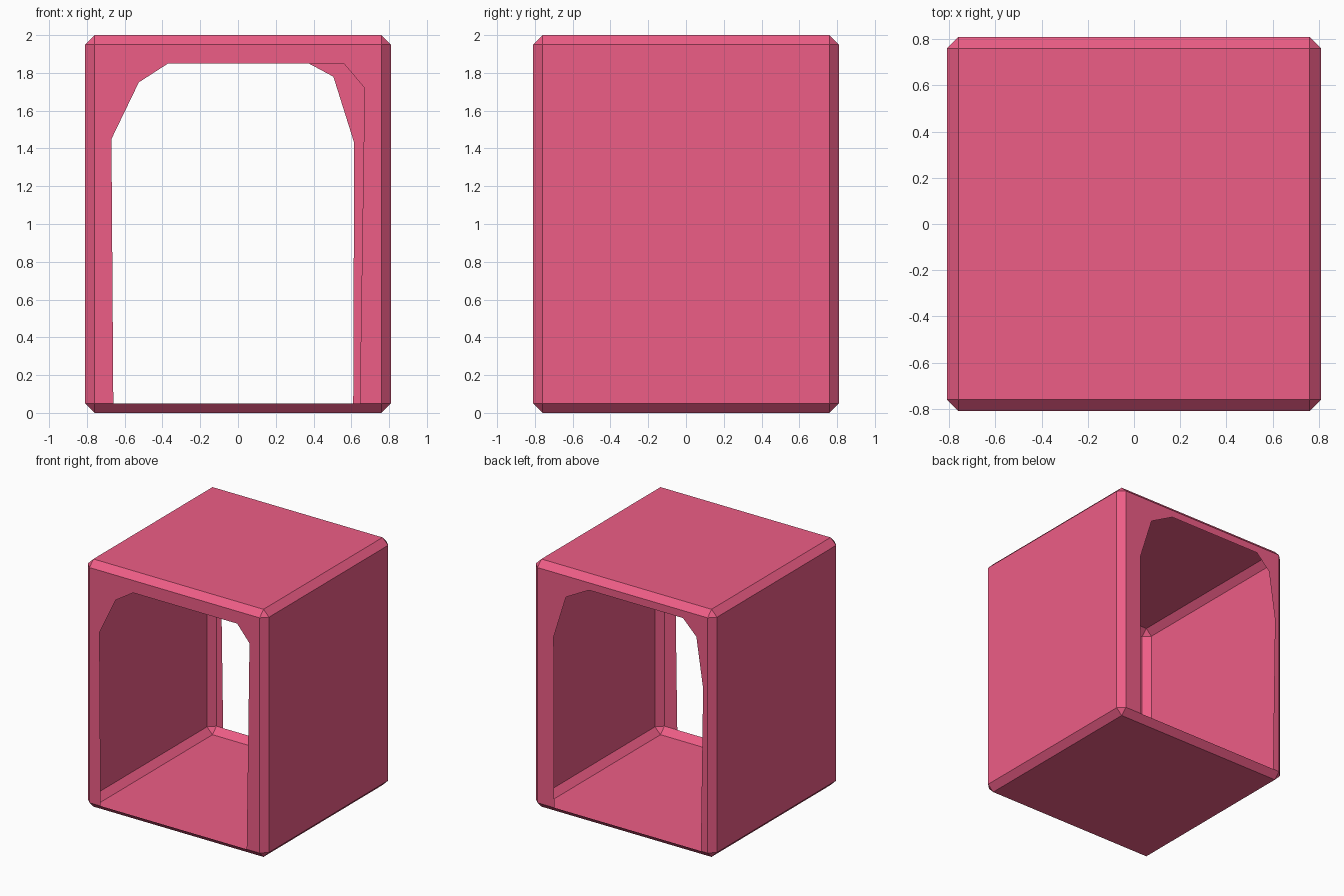
import bpy, bmesh

if "Cube" in bpy.data.objects:
    bpy.data.objects.remove(bpy.data.objects["Cube"])

HALF, HEIGHT, BEVEL = 0.81, 2.0, 0.05
INNER = HALF - BEVEL

mat = bpy.data.materials.new("pink")
mat.diffuse_color = (0.85, 0.11, 0.24, 1)
mat.use_nodes = True
mat.node_tree.nodes["Principled BSDF"].inputs["Base Color"].default_value = mat.diffuse_color

# Opening outlines (x, z), from bottom left over the top to bottom right
FRONT = [(-0.66, 0.05), (-0.67, 1.45), (-0.525, 1.75), (-0.37, 1.85),
         (0.56, 1.85), (0.67, 1.72), (0.645, 0.05)]
BACK = [(-0.70, 0.05), (-0.72, 1.37), (-0.66, 1.77), (-0.54, 1.89),
        (0.30, 1.89), (0.505, 1.78), (0.615, 1.43), (0.61, 0.05)]


def add_wall(bm, y, opening):
    """Flat wall around an opening that reaches the floor bevel."""
    outer = [(INNER, BEVEL), (INNER, HEIGHT - BEVEL),
             (-INNER, HEIGHT - BEVEL), (-INNER, BEVEL)]
    face = bm.faces.new([bm.verts.new((x, y, z)) for x, z in opening + outer])
    face.normal_update()
    if face.normal.y * y < 0:
        face.normal_flip()


# Thin chamfered box shell
bm = bmesh.new()
bmesh.ops.create_cube(bm, size=1)
bmesh.ops.scale(bm, vec=(2 * HALF, 2 * HALF, HEIGHT), verts=bm.verts)
bmesh.ops.translate(bm, vec=(0, 0, HEIGHT / 2), verts=bm.verts)
bmesh.ops.bevel(bm, geom=bm.edges[:], offset=BEVEL, segments=1,
                affect='EDGES', profile=0.5)

# Swap the solid front and back for walls with doorways
bm.normal_update()
ends = [f for f in bm.faces if abs(f.normal.y) > 0.99]
bmesh.ops.delete(bm, geom=ends, context='FACES_ONLY')
add_wall(bm, -HALF, FRONT)
add_wall(bm, HALF, BACK)
bmesh.ops.remove_doubles(bm, verts=bm.verts, dist=0.0005)

mesh = bpy.data.meshes.new("box_shell")
bm.to_mesh(mesh)
bm.free()
mesh.materials.append(mat)
shell = bpy.data.objects.new("box_shell", mesh)
bpy.context.collection.objects.link(shell)
